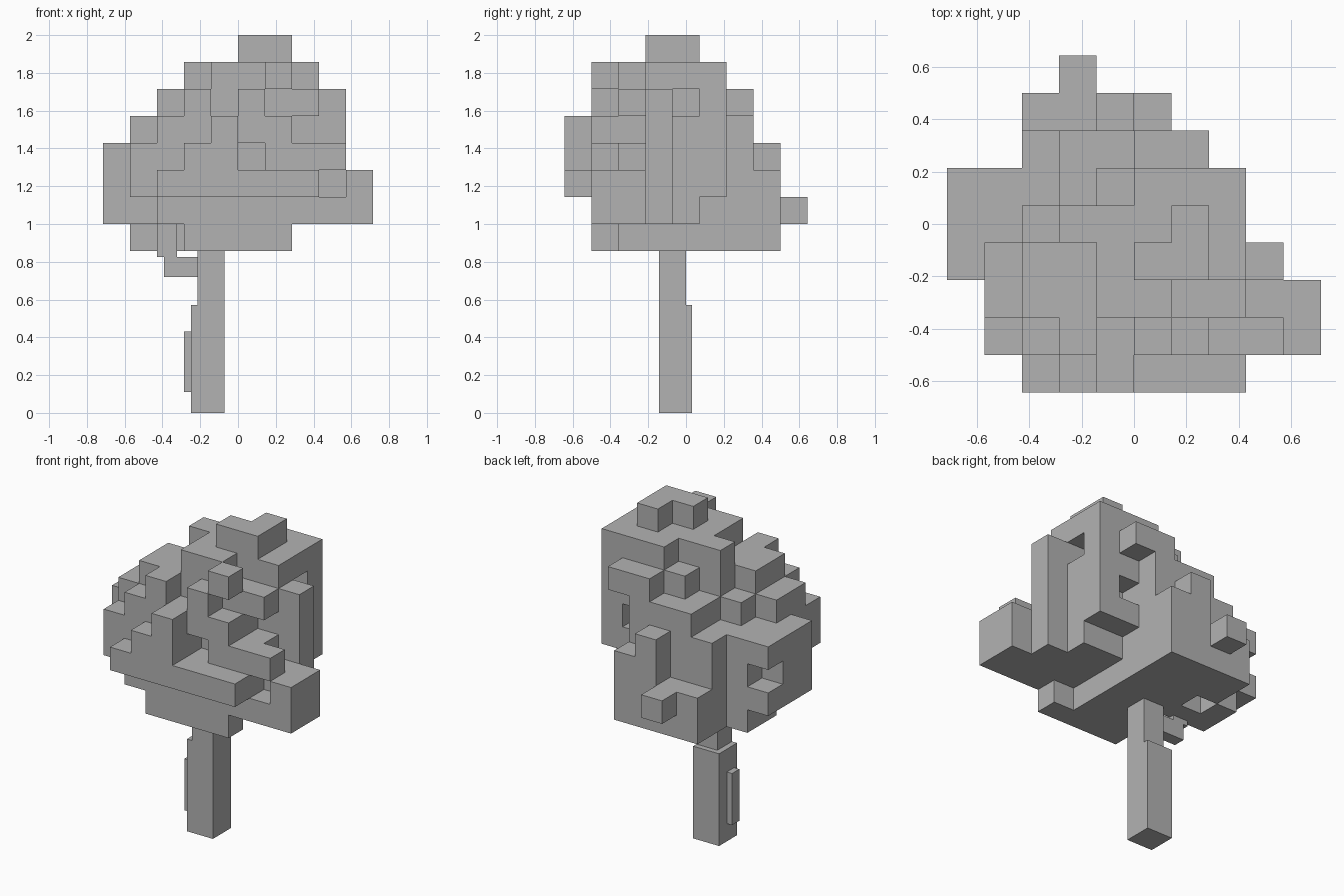
import bpy, bmesh, math
from mathutils import Vector

if "Cube" in bpy.data.objects:
    bpy.data.objects.remove(bpy.data.objects["Cube"])

CELL = 1 / 7
ORIGIN = Vector((-5 * CELL, -4.5 * CELL, 6 * CELL))

grey = bpy.data.materials.new("plain_grey")
grey.diffuse_color = (0.45, 0.45, 0.45, 1)
grey.use_nodes = True
grey.node_tree.nodes["Principled BSDF"].inputs["Base Color"].default_value = grey.diffuse_color

# Canopy layers from bottom to top: row number -> filled columns
LAYERS = [
    {1: "3456", 2: "345", 3: "345", 4: "12345", 5: "1345", 6: "2345", 7: "2345"},
    {1: "23456789", 2: "23456789", 3: "012345678", 4: "01234567", 5: "012345",
     6: "2345", 7: "2345", 8: "3"},
    {0: "234567", 1: "12345679", 2: "123456789", 3: "012345678", 4: "01234567",
     5: "1234567", 6: "2345", 7: "45"},
    {0: "34", 1: "1234678", 2: "1234567", 3: "012345678", 4: "01234567",
     5: "0123457", 6: "2345", 7: "4"},
    {0: "4", 1: "23456", 2: "123456", 3: "12345678", 4: "234567", 5: "34567", 6: "345"},
    {1: "35", 2: "234567", 3: "2345678", 4: "3456", 5: "4567", 6: "56"},
    {1: "6", 2: "45", 3: "4567", 4: "34567", 5: "567"},
    {3: "56", 4: "6"},
]


def finish(name, bm):
    mesh = bpy.data.meshes.new(name)
    bm.to_mesh(mesh)
    bm.free()
    mesh.materials.append(grey)
    obj = bpy.data.objects.new(name, mesh)
    bpy.context.collection.objects.link(obj)
    return obj


def box(name, x0, x1, y0, y1, z0, z1):
    bm = bmesh.new()
    bmesh.ops.create_cube(bm, size=1)
    for v in bm.verts:
        v.co = (x1 if v.co.x > 0 else x0,
                y1 if v.co.y > 0 else y0,
                z1 if v.co.z > 0 else z0)
    return finish(name, bm)


def voxel_shell(name, cells):
    """Build only the outside faces of a set of cubes."""
    bm = bmesh.new()
    corners = {}

    def vert(p):
        if p not in corners:
            corners[p] = bm.verts.new(ORIGIN + Vector(p) * CELL)
        return corners[p]

    for cell in sorted(cells):
        for axis in range(3):
            u, w = (axis + 1) % 3, (axis + 2) % 3
            for side in (0, 1):
                near = list(cell)
                near[axis] += 2 * side - 1
                if tuple(near) in cells:
                    continue
                loop = []
                for a, b in ((0, 0), (1, 0), (1, 1), (0, 1)):
                    p = list(cell)
                    p[axis] += side
                    p[u] += a
                    p[w] += b
                    loop.append(vert(tuple(p)))
                bm.faces.new(loop if side else loop[::-1])
    # Merge the flat areas into single faces
    bmesh.ops.dissolve_limit(bm, angle_limit=math.radians(1),
                             verts=bm.verts[:], edges=bm.edges[:])
    return finish(name, bm)


# Leaf canopy
cells = {(int(c), row, k) for k, layer in enumerate(LAYERS)
         for row, cols in layer.items() for c in cols}
voxel_shell("canopy", cells)

# Trunk with bark plate
box("lower_trunk", -0.25, -0.072, -0.143, 0.033, 0, 0.572)
box("upper_trunk", -0.215, -0.072, -0.143, 0.0, 0.572, 0.857)
box("bark_plate", -0.286, -0.25, -0.115, -0.043, 0.11, 0.43)

# Side branch
box("branch_arm", -0.393, -0.215, -0.11, -0.035, 0.72, 0.825)
box("branch_tip", -0.428, -0.322, -0.11, -0.04, 0.825, 1.0)
